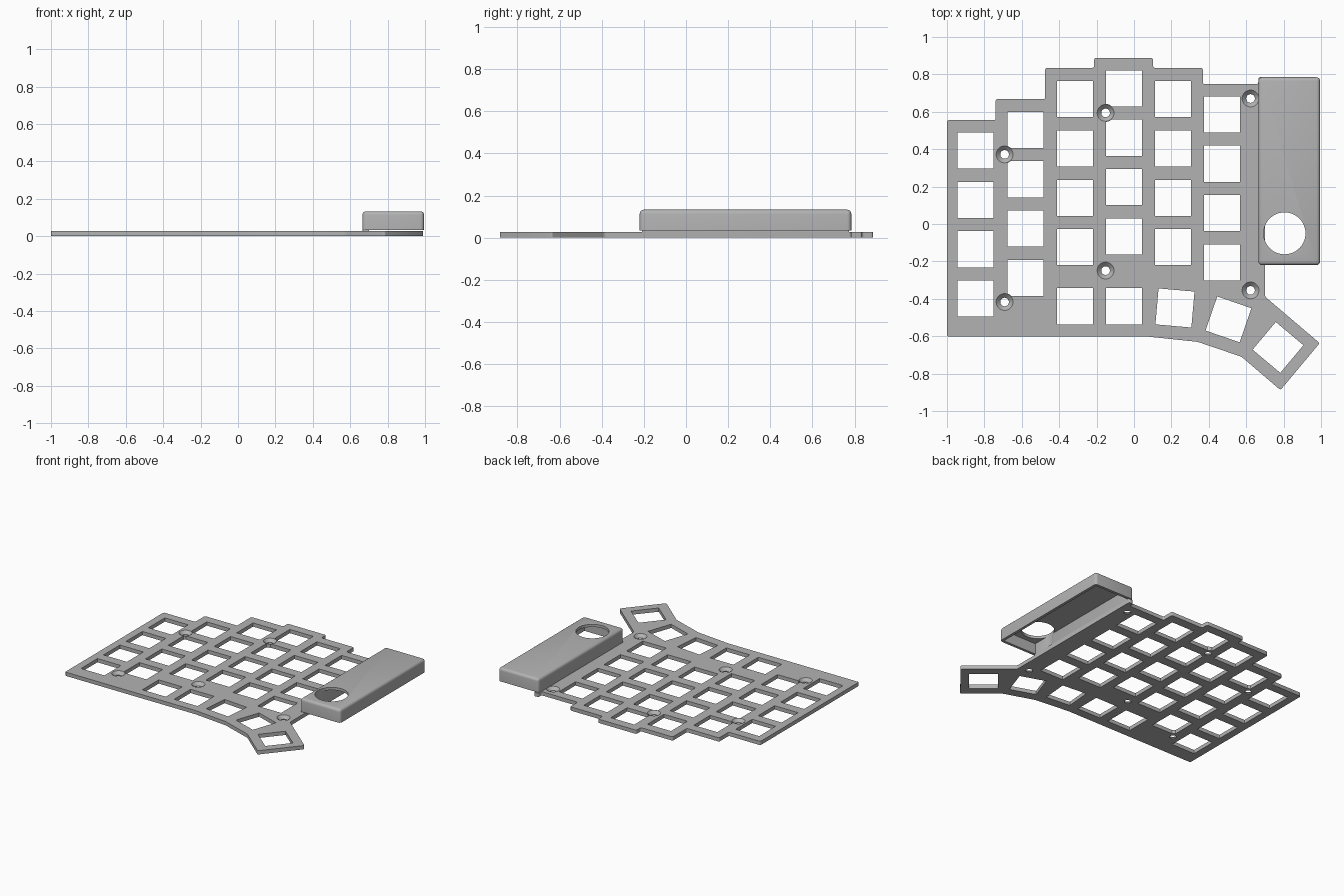
import bpy, bmesh
from math import radians
from mathutils import Matrix, Vector

cube = bpy.data.objects.get("Cube")
if cube:
    bpy.data.objects.remove(cube, do_unlink=True)

T = 0.028          # plate thickness
KEY = 0.193        # switch opening
PITCH = 0.264      # key spacing

grey = bpy.data.materials.new("light_grey_plastic")
grey.use_nodes = True
grey.diffuse_color = (0.45, 0.45, 0.45, 1)
grey.node_tree.nodes["Principled BSDF"].inputs["Base Color"].default_value = (0.45, 0.45, 0.45, 1)


def make_object(name, bm):
    bmesh.ops.recalc_face_normals(bm, faces=bm.faces)
    mesh = bpy.data.meshes.new(name)
    bm.to_mesh(mesh)
    bm.free()
    mesh.materials.append(grey)
    obj = bpy.data.objects.new(name, mesh)
    bpy.context.collection.objects.link(obj)
    return obj


def add_box(bm, lo, hi, angle=0):
    lo, hi = Vector(lo), Vector(hi)
    mat = (Matrix.Translation((lo + hi) / 2) @ Matrix.Rotation(radians(angle), 4, "Z")
           @ Matrix.Diagonal((*(hi - lo), 1)))
    return bmesh.ops.create_cube(bm, size=1, matrix=mat)["verts"]


def add_cone(bm, x, y, z0, z1, r0, r1, sides=32):
    bmesh.ops.create_cone(bm, cap_ends=True, segments=sides, radius1=r0, radius2=r1,
                          depth=z1 - z0, matrix=Matrix.Translation((x, y, (z0 + z1) / 2)))


def boolean(obj, bm, operation="DIFFERENCE"):
    tool = make_object("tool", bm)
    tool.hide_render = True
    mod = obj.modifiers.new("cut", "BOOLEAN")
    mod.operation, mod.solver, mod.object = operation, "EXACT", tool
    bpy.context.view_layer.objects.active = obj
    bpy.ops.object.modifier_apply(modifier=mod.name)
    bpy.data.objects.remove(tool, do_unlink=True)


def smooth(obj):
    bpy.ops.object.select_all(action="DESELECT")
    obj.select_set(True)
    bpy.context.view_layer.objects.active = obj
    bpy.ops.object.shade_smooth_by_angle(angle=radians(35))


# Plate outline, extruded with slightly rounded corners
outline = [(-1, .555), (-.74, .555), (-.74, .668), (-.475, .668), (-.475, .835),
           (-.213, .835), (-.213, .888), (.102, .888), (.102, .835), (.368, .835),
           (.368, .748), (.665, .748), (.665, .785), (.70, .785), (.70, -.388),
           (.993, -.637), (.783, -.888), (.575, -.71), (.34, -.63), (.072, -.602), (-1, -.602)]
bm = bmesh.new()
face = bm.faces.new([bm.verts.new((x, y, 0)) for x, y in outline])
top = bmesh.ops.extrude_face_region(bm, geom=[face])["geom"]
bmesh.ops.translate(bm, vec=(0, 0, T), verts=[v for v in top if isinstance(v, bmesh.types.BMVert)])
upright = [e for e in bm.edges if abs(e.verts[0].co.z - e.verts[1].co.z) > T / 2]
bmesh.ops.bevel(bm, geom=upright, offset=0.01, segments=3, profile=0.5, affect="EDGES")
plate = make_object("switch_plate", bm)

# Switch openings: staggered columns, bottom row and fanned thumb keys
columns = [(-.848, .393), (-.58, .503), (-.315, .668), (-.053, .725), (.209, .668), (.47, .586)]
keys = [(x, y - PITCH * row, 0) for x, y in columns for row in range(4)]
keys += [(-.315, -.44, 0), (-.053, -.44, 0), (.219, -.449, -5), (.505, -.51, -19), (.77, -.66, -40)]
bm = bmesh.new()
for x, y, angle in keys:
    add_box(bm, (x - KEY / 2, y - KEY / 2, -.1), (x + KEY / 2, y + KEY / 2, .1), angle)
boolean(plate, bm)

# Screw bosses with countersunk holes
screws = [(-.692, .372), (-.152, .594), (.623, .671), (-.692, -.417), (-.152, -.249), (.623, -.355)]
bosses, sinks, bores = bmesh.new(), bmesh.new(), bmesh.new()
for x, y in screws:
    add_cone(bosses, x, y, 0, T, .048, .048)
    add_cone(sinks, x, y, .006, T + .001, .023, .046)
    add_cone(bores, x, y, -.1, .1, .023, .023)
boolean(plate, bosses, "UNION")
boolean(plate, sinks)
boolean(plate, bores)
smooth(plate)

# Controller cover: rounded, hollow from below, round opening in the top
X0, X1, Y0, Y1, Z0, Z1 = .665, .995, -.22, .785, .034, .133
bm = bmesh.new()
add_box(bm, (X0, Y0, Z0), (X1, Y1, Z1))
soft = [e for e in bm.edges if max(v.co.z for v in e.verts) > (Z0 + Z1) / 2]
bmesh.ops.bevel(bm, geom=soft, offset=0.02, segments=4, profile=0.5, affect="EDGES")
cover = make_object("controller_cover", bm)
bm = bmesh.new()
add_box(bm, (X0 + .035, Y0 + .02, 0), (X1 - .02, Y1 - .02, Z1 - .02))
boolean(cover, bm)
bm = bmesh.new()
add_cone(bm, .805, -.05, 0, .3, .112, .112, 64)
boolean(cover, bm)
smooth(cover)

# Foot of the cover's inner wall, resting on the plate
bm = bmesh.new()
add_box(bm, (X0, Y0 + .01, T), (X0 + .035, Y1 - .01, Z0))
make_object("cover_foot", bm)
